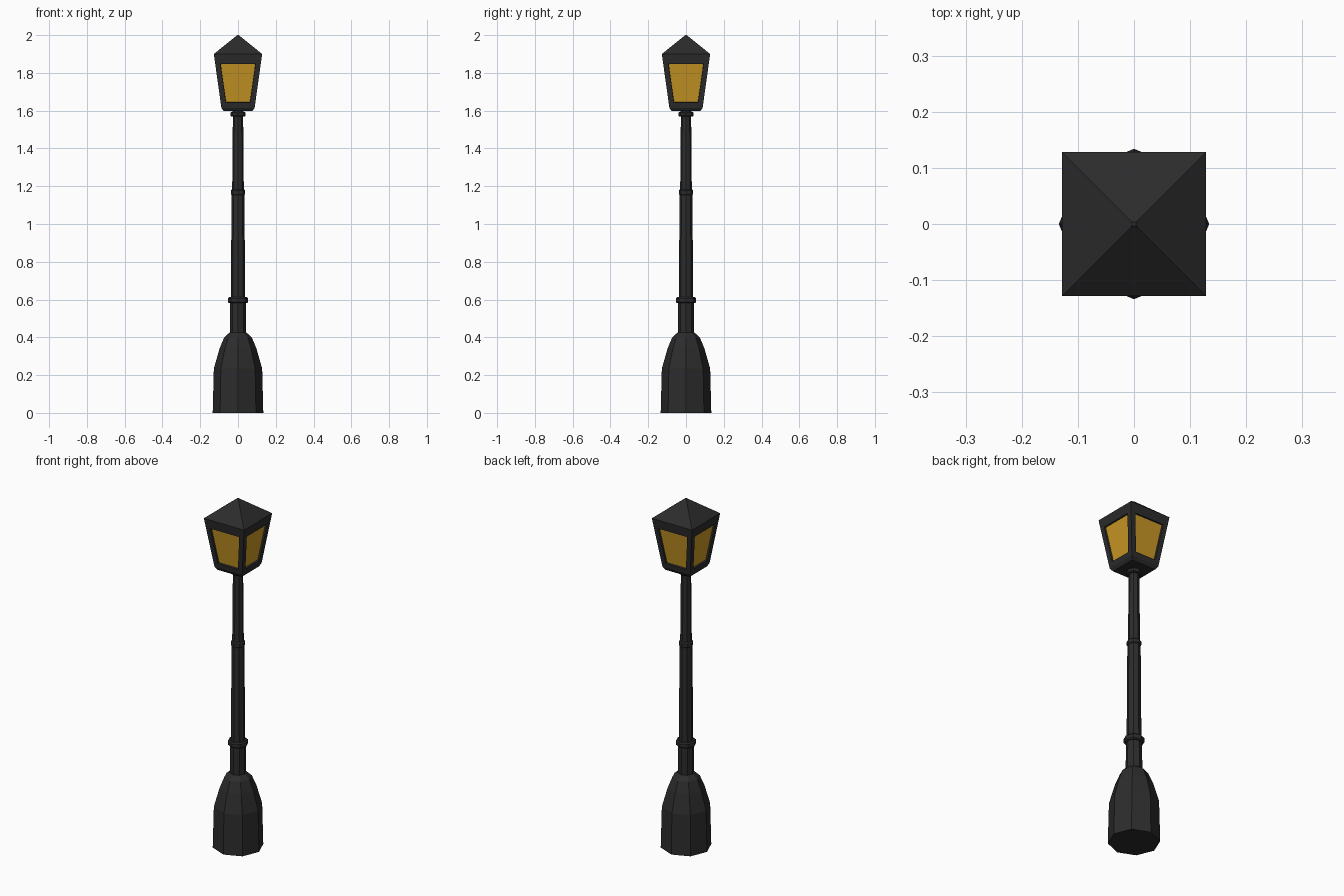
import bpy, bmesh, math

cube = bpy.data.objects.get("Cube")
if cube:
    bpy.data.objects.remove(cube, do_unlink=True)


def material(name, rgb):
    m = bpy.data.materials.new(name)
    m.use_nodes = True
    m.diffuse_color = (*rgb, 1)
    bsdf = next(n for n in m.node_tree.nodes if n.type == 'BSDF_PRINCIPLED')
    bsdf.inputs["Base Color"].default_value = (*rgb, 1)
    return m


iron = material("dark iron", (0.025, 0.025, 0.026))
glass = material("amber glass", (0.58, 0.31, 0.018))


def lathe(name, profile, sides=8, turn=0.0, edit=None):
    """Stack closed polygon rings of (radius, height) and cap both ends."""
    bm = bmesh.new()
    rings = []
    for r, z in profile:
        angles = [turn + 2 * math.pi * i / sides for i in range(sides)]
        rings.append([bm.verts.new((r * math.cos(a), r * math.sin(a), z)) for a in angles])
    bands = []
    for low, high in zip(rings, rings[1:]):
        bands.append([bm.faces.new((low[i], low[(i + 1) % sides],
                                    high[(i + 1) % sides], high[i])) for i in range(sides)])
    bm.faces.new(rings[0][::-1])
    bm.faces.new(rings[-1])
    bm.normal_update()
    if edit:
        edit(bm, bands)
    mesh = bpy.data.meshes.new(name)
    bm.to_mesh(mesh)
    bm.free()
    mesh.materials.append(iron)
    mesh.materials.append(glass)
    obj = bpy.data.objects.new(name, mesh)
    bpy.context.collection.objects.link(obj)
    return obj


# Octagonal foot and the stepped post
lathe("base", [(0.134, 0), (0.128, 0.235), (0.098, 0.34), (0.073, 0.40), (0.045, 0.425)])
lathe("lower_post", [(0.043, 0.40), (0.041, 0.59)])
lathe("middle_post", [(0.038, 0.59), (0.034, 1.165)])
lathe("upper_post", [(0.031, 1.165), (0.027, 1.60)])


# Chamfered rings around the post
def collar(name, r, z, half):
    c = half * 0.4
    lathe(name, [(r - c, z - half), (r, z - half + c), (r, z + half - c), (r - c, z + half)])


collar("lower_collar", 0.054, 0.597, 0.016)
collar("middle_collar", 0.038, 1.167, 0.016)
collar("top_collar", 0.041, 1.581, 0.012)


# Square lantern: each tall side gets a recessed pane
def add_panes(bm, bands):
    panes = bands[1]
    bmesh.ops.inset_individual(bm, faces=panes, thickness=0.028, use_even_offset=True)
    bmesh.ops.inset_individual(bm, faces=panes, thickness=0.001, depth=-0.010)
    for f in panes:
        f.material_index = 1


def square(pairs):
    return [(half * math.sqrt(2), z) for half, z in pairs]


lathe("lantern", square([(0.076, 1.597), (0.088, 1.615), (0.1245, 1.875), (0.128, 1.90)]),
      sides=4, turn=math.pi / 4, edit=add_panes)
lathe("roof", square([(0.128, 1.90), (0.007, 1.997), (0.004, 2.0)]), sides=4, turn=math.pi / 4)
lathe("lantern_socket", [(0.030, 1.585), (0.030, 1.60)])
